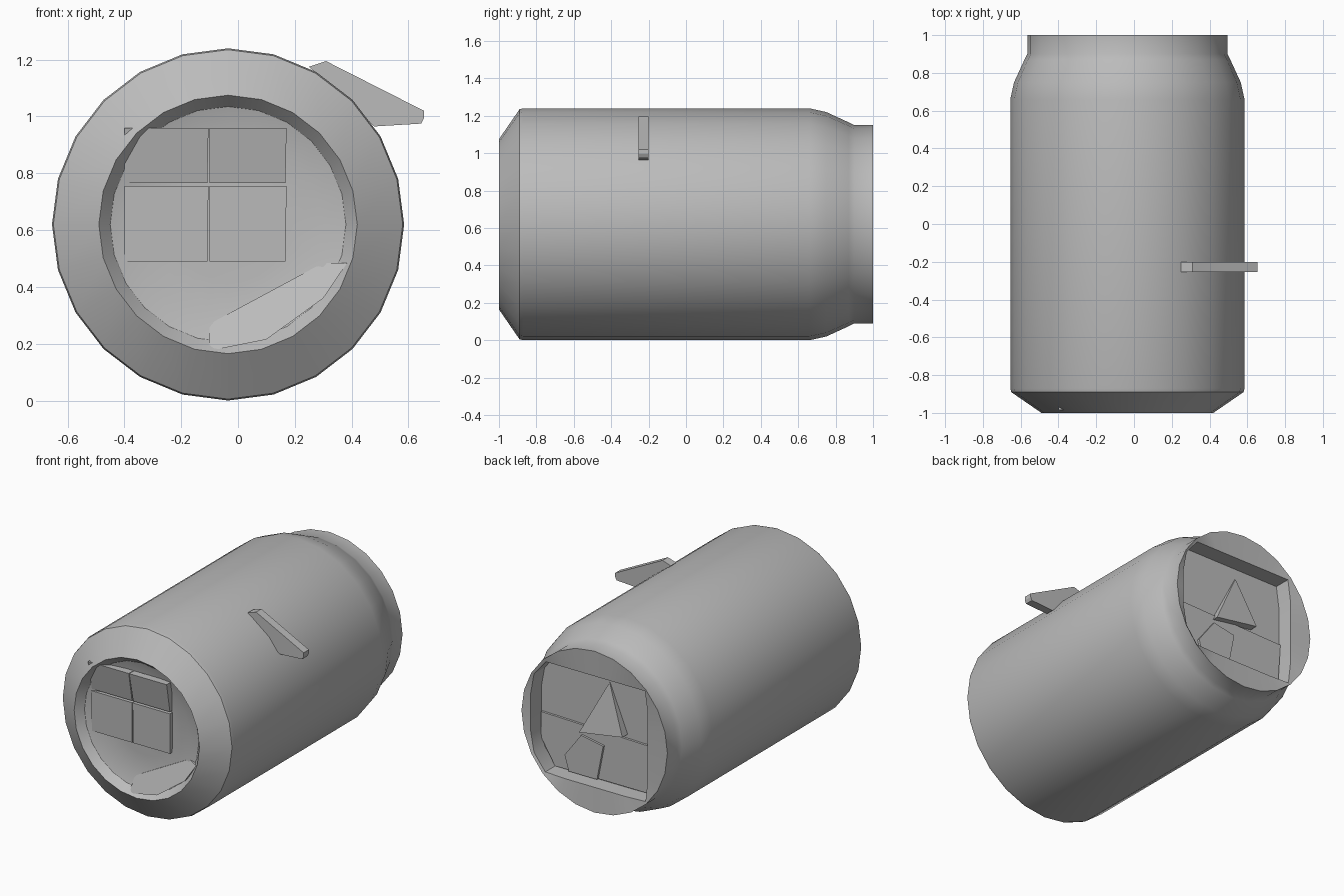
import bpy, bmesh, math
from mathutils import Vector

cube = bpy.data.objects.get("Cube")
if cube:
    bpy.data.objects.remove(cube, do_unlink=True)

CX, CZ, SIDES = -0.035, 0.62, 24

grey = bpy.data.materials.new("plain grey")
grey.use_nodes = True
colour = (0.5, 0.5, 0.5, 1)
grey.diffuse_color = colour
grey.node_tree.nodes["Principled BSDF"].inputs["Base Color"].default_value = colour


def finish(name, bm, smooth=False):
    bmesh.ops.recalc_face_normals(bm, faces=bm.faces)
    mesh = bpy.data.meshes.new(name)
    bm.to_mesh(mesh)
    bm.free()
    mesh.materials.append(grey)
    obj = bpy.data.objects.new(name, mesh)
    bpy.context.collection.objects.link(obj)
    if smooth:
        bpy.ops.object.select_all(action='DESELECT')
        obj.select_set(True)
        bpy.context.view_layer.objects.active = obj
        bpy.ops.object.shade_smooth_by_angle(angle=math.radians(28))
    return obj


def prism(name, front, offset):
    """Solid between an outline and its copy moved along y."""
    bm = bmesh.new()
    a = [bm.verts.new(p) for p in front]
    b = [bm.verts.new(Vector(p) + Vector((0, offset, 0))) for p in front]
    bm.faces.new(a)
    bm.faces.new(b[::-1])
    for i in range(len(a)):
        j = (i + 1) % len(a)
        bm.faces.new((a[i], b[i], b[j], a[j]))
    return finish(name, bm)


def box_radius(t):
    """Distance from the axis to the squared-off lid opening at angle t."""
    c, s = math.cos(t), math.sin(t)
    across = (0.47 if c > 0 else 0.38) / max(abs(c), 0.01)
    upright = (0.36 if s > 0 else 0.37) / max(abs(s), 0.01)
    return min(0.515, across, upright)


def lathe(name, profile):
    """Closed shell about the lengthwise axis; a radius may vary with angle."""
    bm = bmesh.new()
    rings = []
    for y, radius in profile:
        ring = []
        for k in range(SIDES):
            t = math.tau * k / SIDES
            r = radius(t) if callable(radius) else radius
            ring.append(bm.verts.new((CX + r * math.cos(t), y, CZ + r * math.sin(t))))
        rings.append(ring)
    for a, b in zip(rings, rings[1:]):
        for k in range(SIDES):
            m = (k + 1) % SIDES
            bm.faces.new((a[k], a[m], b[m], b[k]))
    bm.faces.new(rings[0])
    bm.faces.new(rings[-1])
    return finish(name, bm, True)


# Can body: shallow base dish, chamfer, wall, shoulder, neck, squared lid recess
lathe("can_body", [
    (-0.92, 0.2), (-0.925, 0.33), (-0.95, 0.415), (-1.0, 0.455),
    (-0.89, 0.615), (-0.87, 0.62), (0.66, 0.62), (0.75, 0.6),
    (0.87, 0.545), (0.9, 0.53), (1.0, 0.53), (0.99, box_radius), (0.88, box_radius)])

# Faceted panels in the base dish: flat lower pair, tilted upper pair
for side, x0, x1 in (("right", -0.4, -0.1), ("left", -0.1, 0.175)):
    for level, z0, z1, y0, y1 in (("lower", 0.49, 0.755, -0.945, -0.95),
                                  ("upper", 0.765, 0.96, -0.945, -0.985)):
        prism(f"base_panel_{level}_{side}",
              [(x0, y0, z0), (x1 - 0.008, y0, z0), (x1 - 0.004, y1, z1), (x0, y1, z1)], 0.05)

# Slanted wedge below the panels
prism("base_wedge", [(-0.1, -0.93, 0.27), (-0.1, -0.985, 0.175), (0.1, -0.985, 0.215),
                     (0.3, -0.985, 0.36), (0.385, -0.985, 0.485), (0.3, -0.93, 0.485)], 0.05)

# Lid: raised lower half, a sloped triangle and a five-sided plate
prism("lid_lower_half", [(CX + x, 0.895, CZ + z) for x, z in
                         ((-0.38, -0.05), (0.46, -0.03), (0.46, -0.2), (0.36, -0.36), (-0.36, -0.36))], -0.04)
prism("lid_ramp", [(CX - 0.03, 0.885, CZ + 0.29), (CX + 0.157, 0.935, CZ - 0.07),
                   (CX - 0.157, 0.935, CZ - 0.02)], -0.08)
prism("lid_tab", [(CX + x, 0.91, CZ + z) for x, z in
                  ((0.16, -0.1), (0, -0.13), (0.045, -0.36), (0.25, -0.36), (0.28, -0.26))], -0.04)

# Thin fin standing out from the upper side
prism("side_fin", [(x, -0.255, z) for x, z in
                   ((0.25, 1.175), (0.31, 1.195), (0.655, 1.02),
                    (0.655, 0.995), (0.645, 0.975), (0.48, 0.965))], 0.055)
